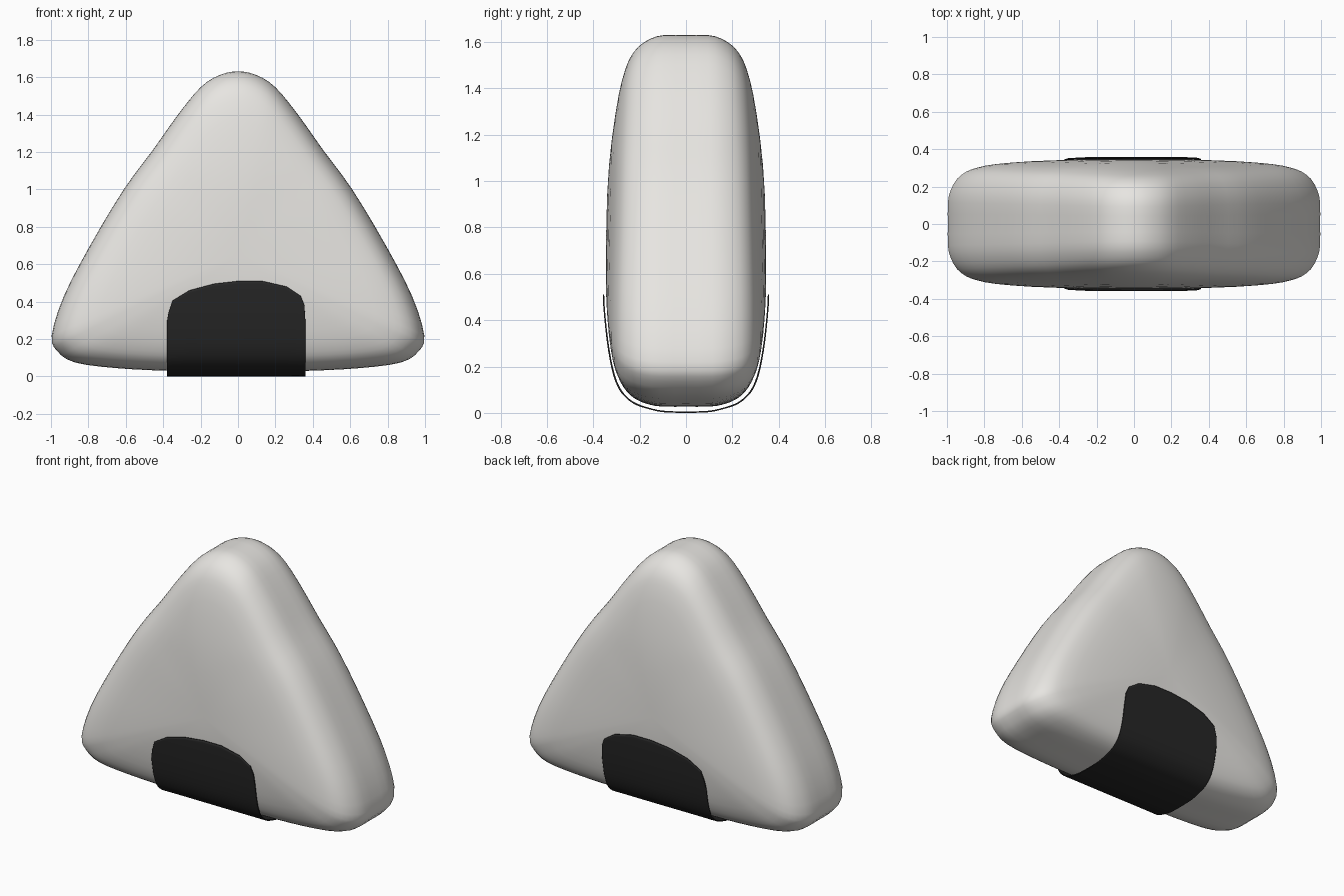
import bpy, bmesh
from mathutils import Vector

cube = bpy.data.objects.get("Cube")
if cube:
    bpy.data.objects.remove(cube, do_unlink=True)


def material(name, rgb):
    m = bpy.data.materials.new(name)
    m.use_nodes = True
    m.diffuse_color = (*rgb, 1)
    bsdf = m.node_tree.nodes["Principled BSDF"]
    bsdf.inputs["Base Color"].default_value = (*rgb, 1)
    bsdf.inputs["Roughness"].default_value = 0.8
    return m


def smooth_curve(pts, steps, closed=False):
    """Catmull-Rom curve through 2D points."""
    n = len(pts)
    get = lambda i: Vector(pts[i % n] if closed else pts[min(max(i, 0), n - 1)])
    out = []
    for i in range(n if closed else n - 1):
        a, b, c, d = (get(i + k) for k in (-1, 0, 1, 2))
        for s in range(steps):
            t = s / steps
            out.append(0.5 * (2 * b + (c - a) * t + (2 * a - 5 * b + 4 * c - d) * t ** 2
                              + (3 * b - a - 3 * c + d) * t ** 3))
    if not closed:
        out.append(get(n - 1))
    return out


def interpolate(pairs, value):
    """Linear lookup in sorted (key, result) pairs."""
    for (k0, r0), (k1, r1) in zip(pairs, pairs[1:]):
        if value <= k1:
            return r0 + (r1 - r0) * (value - k0) / max(k1 - k0, 1e-6)
    return pairs[-1][1]


def finish(bm, name, mat):
    bmesh.ops.recalc_face_normals(bm, faces=bm.faces)
    for f in bm.faces:
        f.smooth = True
    mesh = bpy.data.meshes.new(name)
    bm.to_mesh(mesh)
    bm.free()
    mesh.materials.append(mat)
    obj = bpy.data.objects.new(name, mesh)
    bpy.context.collection.objects.link(obj)
    return obj


rice = material("rice_white", (0.8, 0.785, 0.755))
seaweed = material("seaweed_black", (0.02, 0.02, 0.02))

# Rice body: rounded triangle outline, scaled in rings through its depth
half = [(0.1, 1.61), (0.2, 1.545), (0.32, 1.4), (0.455, 1.21), (0.61, 1.0),
        (0.79, 0.7), (0.93, 0.43), (0.995, 0.22), (0.965, 0.135), (0.87, 0.075),
        (0.65, 0.045), (0.35, 0.03)]
outline = smooth_curve([(0, 1.63)] + half + [(0, 0.027)]
                       + [(-x, z) for x, z in reversed(half)], 3, closed=True)
rounding = smooth_curve([(1, 0), (1, 0.1), (0.985, 0.16), (0.95, 0.215), (0.9, 0.252),
                         (0.84, 0.275), (0.74, 0.298), (0.55, 0.322), (0.3, 0.34),
                         (0.08, 0.345)], 2)
sections = [(s, -y) for s, y in reversed(rounding)] + [(s, y) for s, y in rounding[1:]]
CENTRE = 0.65

bm = bmesh.new()
rings = []
for s, y in sections:
    ring = []
    for x, z in outline:
        px, pz = x * s, CENTRE + (z - CENTRE) * s
        depth = y * (1 + 0.14 * px * px - 0.1 * max(0, pz - 1.1))
        ring.append(bm.verts.new((px, depth, pz)))
    rings.append(ring)
n = len(outline)
for r0, r1 in zip(rings, rings[1:]):
    for i in range(n):
        j = (i + 1) % n
        bm.faces.new((r0[i], r0[j], r1[j], r1[i]))
for ring in (rings[0], rings[-1]):
    tip = bm.verts.new((0, ring[0].co.y, CENTRE))
    for i in range(n):
        bm.faces.new((ring[i], ring[(i + 1) % n], tip))
finish(bm, "rice_body", rice)

# Seaweed wrap: thin sheet passing under the body, with arched ends
path = smooth_curve([(0, 0.003), (0.1, 0.006), (0.17, 0.022), (0.225, 0.042),
                     (0.27, 0.08), (0.295, 0.12), (0.317, 0.185), (0.339, 0.31),
                     (0.354, 0.46), (0.356, 0.53)], 3)
depth_at = [(z, y) for y, z in path]
top_edge = [(-0.38, 0.29), (-0.372, 0.34), (-0.35, 0.405), (-0.26, 0.46), (-0.13, 0.495),
            (0, 0.51), (0.13, 0.51), (0.26, 0.48), (0.335, 0.43), (0.355, 0.38), (0.36, 0.3)]
bottom, peak = path[0].y, path[-1].y

bm = bmesh.new()
columns = []
for x, top in top_edge:
    heights = [bottom + (z - bottom) * (top - bottom) / (peak - bottom) for y, z in path]
    side = [(interpolate(depth_at, z), z) for z in heights]
    strip = [(-y, z) for y, z in reversed(side)] + side[1:]
    columns.append([bm.verts.new((x, y, z)) for y, z in strip])
for c0, c1 in zip(columns, columns[1:]):
    for i in range(len(c0) - 1):
        bm.faces.new((c0[i], c0[i + 1], c1[i + 1], c1[i]))
wrap = finish(bm, "seaweed_wrap", seaweed)
shell = wrap.modifiers.new("thickness", "SOLIDIFY")
shell.thickness = 0.006
shell.offset = 0
